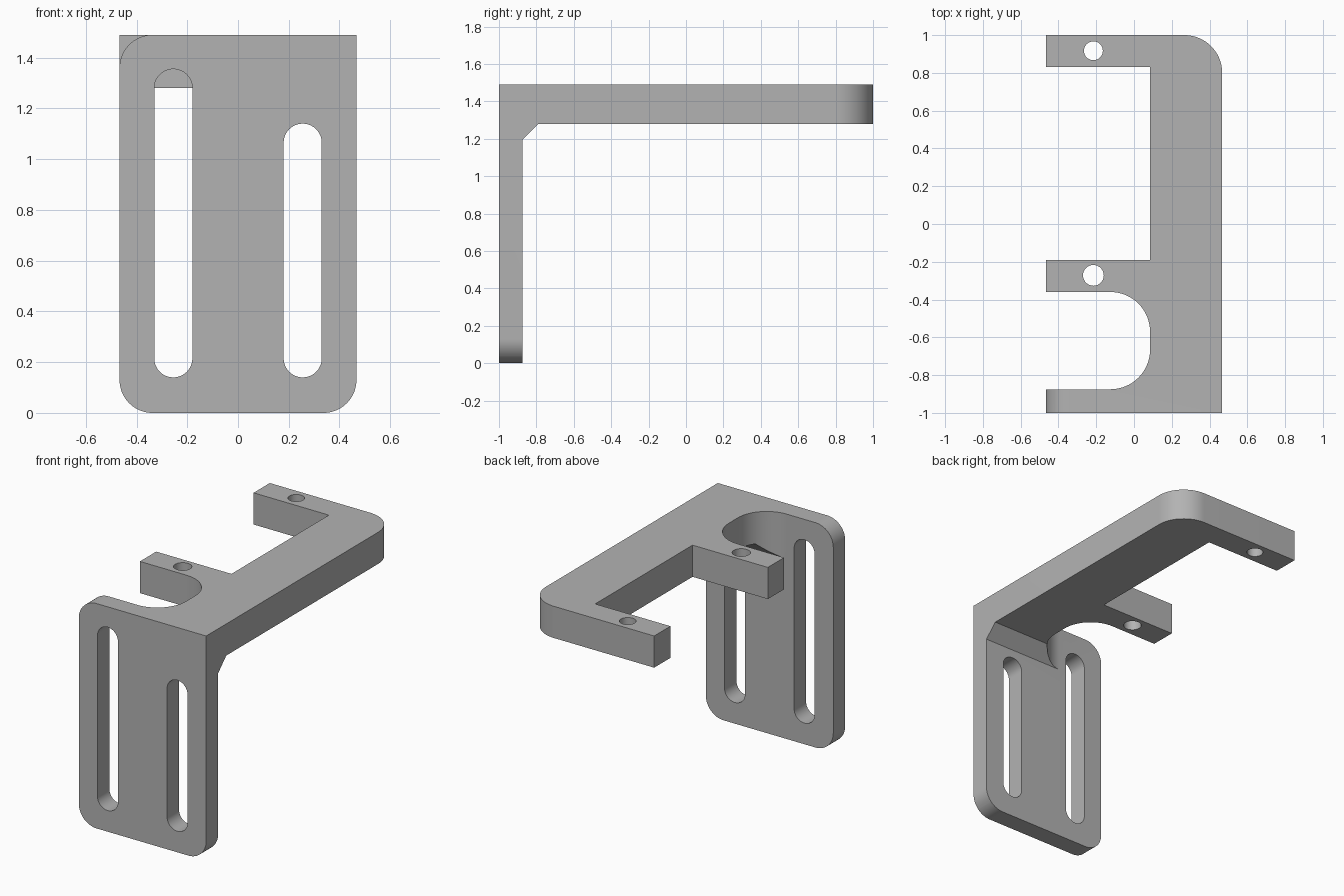
import bpy, bmesh, math
from mathutils import Vector

cube = bpy.data.objects.get("Cube")
if cube:
    bpy.data.objects.remove(cube, do_unlink=True)

grey = bpy.data.materials.new("plain grey")
grey.use_nodes = True
colour = (0.45, 0.45, 0.45, 1)
grey.diffuse_color = colour
grey.node_tree.nodes["Principled BSDF"].inputs["Base Color"].default_value = colour

HALF, TOP, UNDER = 0.467, 1.49, 1.28      # half width, top and underside of arm
FRONT, PLATE_BACK, BACK = -1.0, -0.875, 1.0
INNER = 0.085                             # inner edge of the arm's spine
STEPS = 16


def prism(name, outline, axis, start, end):
    """Extrude a 2D outline along an axis; outline is (y,z), (x,z) or (x,y)."""
    place = {"x": lambda a, b, d: (d, a, b),
             "y": lambda a, b, d: (a, d, b),
             "z": lambda a, b, d: (a, b, d)}[axis]
    bm = bmesh.new()
    face = bm.faces.new([bm.verts.new(place(a, b, start)) for a, b in outline])
    grown = bmesh.ops.extrude_face_region(bm, geom=[face])["geom"]
    moved = [v for v in grown if isinstance(v, bmesh.types.BMVert)]
    bmesh.ops.translate(bm, verts=moved, vec=Vector(place(0, 0, end - start)))
    bmesh.ops.recalc_face_normals(bm, faces=bm.faces)
    mesh = bpy.data.meshes.new(name)
    bm.to_mesh(mesh)
    bm.free()
    mesh.materials.append(grey)
    obj = bpy.data.objects.new(name, mesh)
    bpy.context.collection.objects.link(obj)
    return obj


def arc(cx, cy, r, first, last):
    return [(cx + r * math.cos(math.radians(first + (last - first) * i / STEPS)),
             cy + r * math.sin(math.radians(first + (last - first) * i / STEPS)))
            for i in range(STEPS + 1)]


def rounded_box(x0, x1, y0, y1, r):
    """Rectangle with round corners; a slot when r is half its width."""
    points = []
    for k, (cx, cy) in enumerate([(x1 - r, y1 - r), (x0 + r, y1 - r),
                                  (x0 + r, y0 + r), (x1 - r, y0 + r)]):
        for p in arc(cx, cy, r, 90 * k, 90 * k + 90):
            if not points or math.dist(p, points[-1]) > 1e-5:
                points.append(p)
    if math.dist(points[0], points[-1]) < 1e-5:
        points.pop()
    return points


def corner(a, b, sa, sb, r, extra=0.1):
    """Waste outside a rounded corner at (a, b) pointing along (sa, sb)."""
    curve = [(a - sa * r + sa * u, b - sb * r + sb * v) for u, v in arc(0, 0, r, 0, 90)]
    return curve + [(a - sa * r, b + sb * extra), (a + sa * extra, b + sb * extra),
                    (a + sa * extra, b - sb * r)]


# L-shaped body with the sloped gusset in its inner corner
bracket = prism("bracket", [(FRONT, 0), (PLATE_BACK, 0), (PLATE_BACK, 1.195),
                            (-0.79, UNDER), (BACK, UNDER), (BACK, TOP), (FRONT, TOP)],
                "x", -HALF, HALF)

cutters = [
    # open bays that leave the two fingers
    prism("round_bay_cutter", rounded_box(-0.9, INNER, PLATE_BACK, -0.36, 0.21), "z", 1.1, 1.6),
    prism("square_bay_cutter", [(-0.9, -0.19), (INNER, -0.19), (INNER, 0.83), (-0.9, 0.83)],
          "z", 1.1, 1.6),
    # long slots in the front plate
    prism("tall_slot_cutter", rounded_box(-0.33, -0.18, 0.14, 1.355, 0.075), "y", -1.1, -0.8),
    prism("short_slot_cutter", rounded_box(0.18, 0.33, 0.14, 1.14, 0.075), "y", -1.1, -0.8),
    # rounded corners of the plate and of the arm
    prism("plate_top_corner_cutter", corner(-HALF, TOP, -1, 1, 0.13), "y", -1.1, -0.8),
    prism("arm_corner_cutter", corner(HALF, BACK, 1, 1, 0.2), "z", 1.1, 1.6),
]
for side in (-1, 1):
    cutters.append(prism("plate_bottom_corner_cutter", corner(side * HALF, 0, side, -1, 0.13),
                         "y", -1.1, -0.8))
# screw holes through the fingers
for y, r in ((0.917, 0.05), (-0.272, 0.055)):
    cutters.append(prism("screw_hole_cutter", arc(-0.215, y, r, 0, 180)[:-1]
                         + arc(-0.215, y, r, 180, 360)[:-1], "z", 1.1, 1.6))

bpy.ops.object.select_all(action="DESELECT")
bpy.context.view_layer.objects.active = bracket
bracket.select_set(True)
for cutter in cutters:
    cut = bracket.modifiers.new("cut", "BOOLEAN")
    cut.operation, cut.solver, cut.object = "DIFFERENCE", "EXACT", cutter
    bpy.ops.object.modifier_apply(modifier=cut.name)
for cutter in cutters:
    bpy.data.objects.remove(cutter, do_unlink=True)

bpy.ops.object.shade_smooth_by_angle(angle=math.radians(30))
